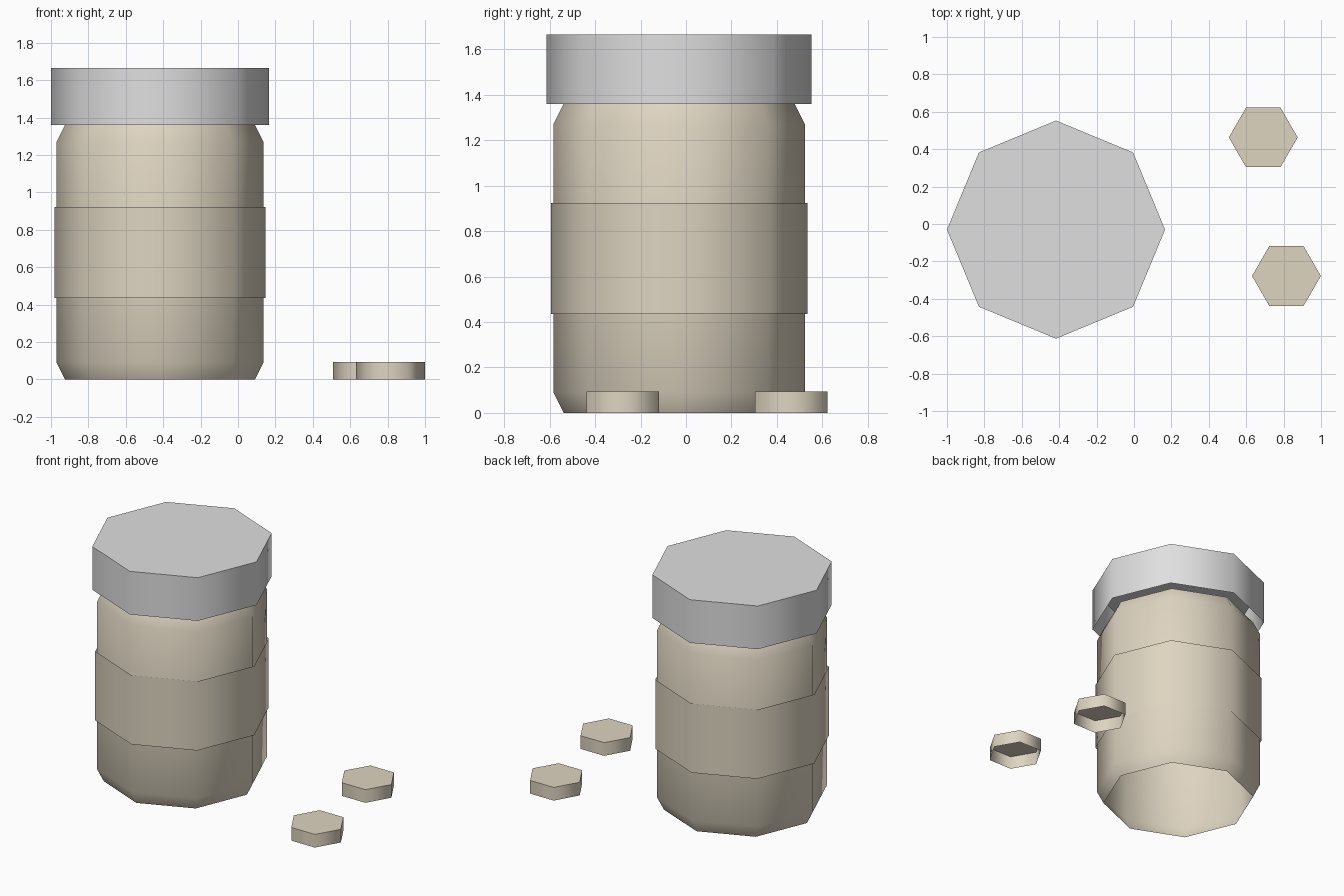
import bpy, bmesh, math

if "Cube" in bpy.data.objects:
    bpy.data.objects.remove(bpy.data.objects["Cube"])


def material(name, rgb):
    m = bpy.data.materials.new(name)
    m.diffuse_color = (*rgb, 1)
    m.use_nodes = True
    m.node_tree.nodes["Principled BSDF"].inputs["Base Color"].default_value = m.diffuse_color
    return m


grey = material("light_grey", (0.74, 0.74, 0.74))
beige = material("beige", (0.73, 0.66, 0.53))


def lathe(name, profile, sides, centre, mat, lid=False):
    """Turn a (radius, z) profile, bottom to top, into an open-bottomed prism."""
    bm = bmesh.new()
    rings = []
    for r, z in profile:
        rings.append([bm.verts.new((r * math.cos(2 * math.pi * i / sides),
                                    r * math.sin(2 * math.pi * i / sides), z))
                      for i in range(sides)])
    for low, high in zip(rings, rings[1:]):
        for i in range(sides):
            j = (i + 1) % sides
            bm.faces.new((low[i], low[j], high[j], high[i]))
    if lid:
        bm.faces.new(rings[-1])
    me = bpy.data.meshes.new(name)
    bm.to_mesh(me)
    bm.free()
    me.materials.append(mat)
    ob = bpy.data.objects.new(name, me)
    ob.location = (*centre, 0)
    bpy.context.collection.objects.link(ob)
    # soft sides, crisp rim
    bpy.ops.object.select_all(action='DESELECT')
    ob.select_set(True)
    bpy.context.view_layer.objects.active = ob
    bpy.ops.object.shade_smooth_by_angle(angle=math.radians(65))
    return ob


bottle = (-0.417, -0.03)

# Bottle body with chamfered shoulders, open at both ends
lathe("bottle_body", [(0.508, 0), (0.554, 0.092), (0.554, 1.268), (0.508, 1.36)],
      8, bottle, beige)
# Label band wrapped around the middle
lathe("label_band", [(0.564, 0.435), (0.564, 0.923)], 8, bottle, beige)
# Wide hollow cap
lathe("cap", [(0.583, 1.36), (0.583, 1.665)], 8, bottle, grey, lid=True)

# Loose tablets
for n, c in enumerate([(0.691, 0.463), (0.815, -0.278)], 1):
    lathe(f"tablet_{n}", [(0.184, 0), (0.184, 0.093)], 6, c, beige, lid=True)
